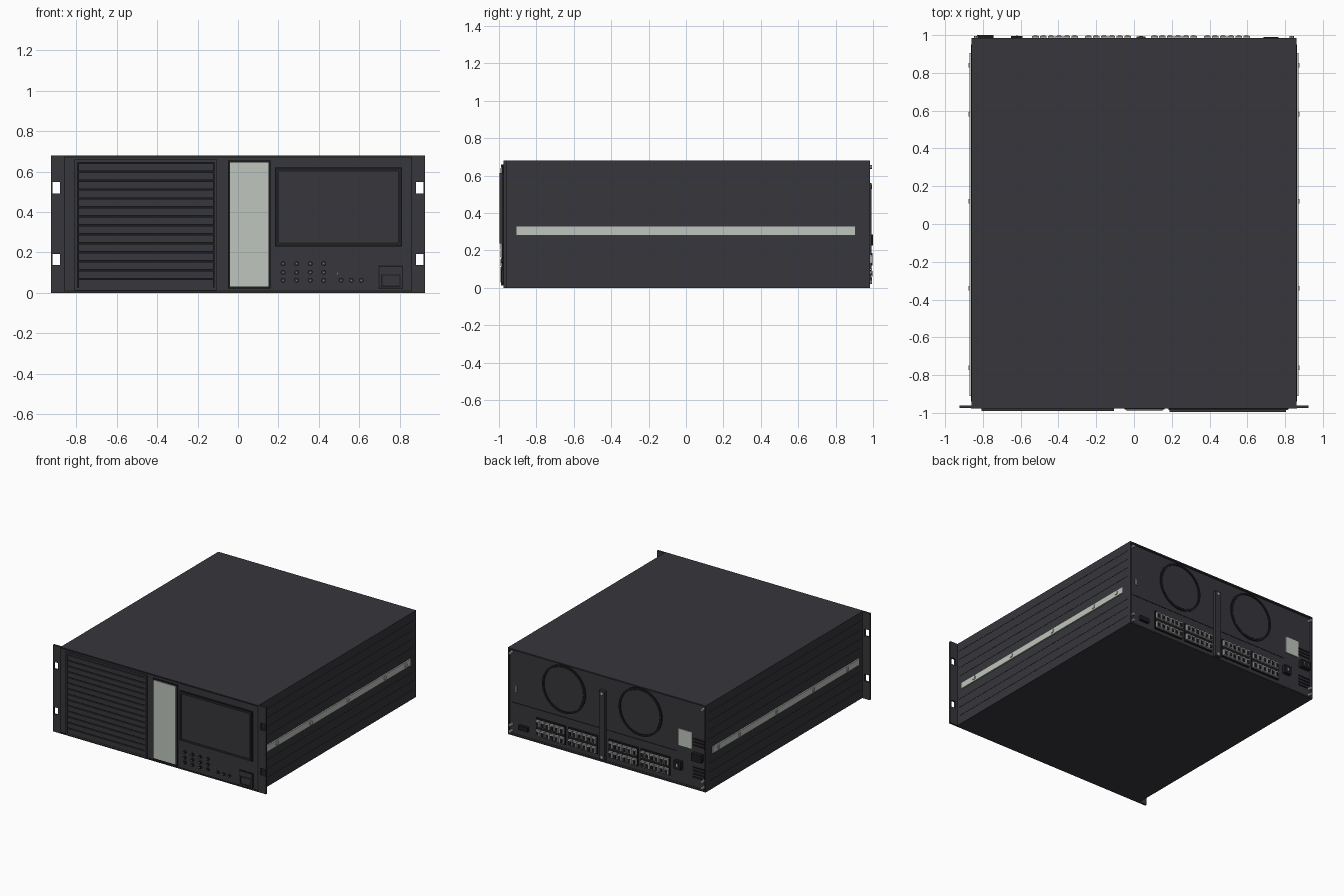
import bpy, bmesh, math
from mathutils import Vector, Matrix

if "Cube" in bpy.data.objects:
    bpy.data.objects.remove(bpy.data.objects["Cube"])


def material(name, r, g, b):
    m = bpy.data.materials.new(name)
    m.diffuse_color = (r, g, b, 1)
    m.use_nodes = True
    m.node_tree.nodes["Principled BSDF"].inputs["Base Color"].default_value = m.diffuse_color
    return m


DARK = material("charcoal", 0.038, 0.037, 0.045)
BLACK = material("black", 0.012, 0.012, 0.014)
LIGHT = material("pale_grey", 0.52, 0.56, 0.51)
METAL = material("metal", 0.40, 0.41, 0.40)


def finish(name, bm, mat, smooth=False):
    me = bpy.data.meshes.new(name)
    bm.to_mesh(me)
    bm.free()
    me.materials.append(mat)
    ob = bpy.data.objects.new(name, me)
    bpy.context.collection.objects.link(ob)
    if smooth:
        bpy.context.view_layer.objects.active = ob
        ob.select_set(True)
        bpy.ops.object.shade_smooth_by_angle()
        ob.select_set(False)
    return ob


def boxes(name, mat, items):
    """Each item is (x0, x1, y0, y1, z0, z1)."""
    bm = bmesh.new()
    for x0, x1, y0, y1, z0, z1 in items:
        c = Vector(((x0 + x1) / 2, (y0 + y1) / 2, (z0 + z1) / 2))
        s = Matrix.Diagonal((abs(x1 - x0), abs(y1 - y0), abs(z1 - z0), 1))
        bmesh.ops.create_cube(bm, size=1, matrix=Matrix.Translation(c) @ s)
    return finish(name, bm, mat)


def discs(name, mat, spots, r, y0, y1, n=16):
    """Cylinders along y at (x, z) spots."""
    bm = bmesh.new()
    for x, z in spots:
        m = Matrix.Translation((x, (y0 + y1) / 2, z)) @ Matrix.Rotation(math.pi / 2, 4, 'X')
        bmesh.ops.create_cone(bm, cap_ends=True, segments=n, radius1=r, radius2=r,
                              depth=abs(y1 - y0), matrix=m)
    return finish(name, bm, mat, True)


def frame(x0, x1, y0, y1, z0, z1, t):
    """Four boxes around a rectangle."""
    return [(x0, x1, y0, y1, z0, z0 + t), (x0, x1, y0, y1, z1 - t, z1),
            (x0, x0 + t, y0, y1, z0 + t, z1 - t), (x1 - t, x1, y0, y1, z0 + t, z1 - t)]


def ring(name, mat, x, z, r, t, y0, y1, n=48):
    """Square-section ring around the y axis."""
    bm = bmesh.new()
    loops = []
    for i in range(n):
        a = 2 * math.pi * i / n
        loops.append([bm.verts.new((x + q * math.cos(a), y, z + q * math.sin(a)))
                      for q, y in ((r, y0), (r, y1), (r - t, y1), (r - t, y0))])
    for i in range(n):
        p, q = loops[i], loops[(i + 1) % n]
        for k in range(4):
            bm.faces.new((p[k], p[(k + 1) % 4], q[(k + 1) % 4], q[k]))
    bmesh.ops.recalc_face_normals(bm, faces=bm.faces)
    return finish(name, bm, mat, True)


# Chassis with a shallow rear recess
boxes("chassis", DARK, [(-0.86, 0.86, -0.96, 0.968, 0, 0.68)])
boxes("rear_rim", DARK, frame(-0.86, 0.86, 0.968, 0.984, 0, 0.68, 0.01))

# Front plate and slotted rack ears
boxes("front_plate", DARK, [(-0.86, 0.86, -0.975, -0.96, 0, 0.68)])
ears = []
for s in (-1, 1):
    for x0, x1 in ((0.86, 0.88), (0.918, 0.925)):
        ears.append((s * x0, s * x1, -0.975, -0.96, 0, 0.68))
    for z0, z1 in ((0, 0.138), (0.193, 0.493), (0.548, 0.68)):
        ears.append((s * 0.88, s * 0.918, -0.975, -0.96, z0, z1))
boxes("rack_ears", DARK, ears)
boxes("front_seam", BLACK, frame(-0.862, 0.862, -0.977, -0.975, 0.006, 0.676, 0.007))

# Louvred intake
boxes("louvre_backing", BLACK, [(-0.80, -0.11, -0.979, -0.975, 0.018, 0.655)])
boxes("louvre_frame", DARK, frame(-0.808, -0.105, -0.99, -0.975, 0.012, 0.66, 0.014))
step = 0.62 / 14
boxes("louvre_slats", DARK, [(-0.79, -0.12, -0.991, -0.977, 0.028 + i * step,
                              0.028 + i * step + step * 0.84) for i in range(14)])

# Pale front door strip
boxes("door_surround", BLACK, [(-0.05, 0.162, -0.983, -0.975, 0.021, 0.655)])
boxes("door_strip", LIGHT, [(-0.04, 0.152, -0.99, -0.975, 0.032, 0.645)])

# Display
boxes("display_gap", BLACK, frame(0.182, 0.812, -0.985, -0.975, 0.23, 0.62, 0.008))
boxes("display_bezel", DARK, frame(0.188, 0.806, -0.996, -0.975, 0.236, 0.614, 0.010))
boxes("display_seam", BLACK, frame(0.196, 0.798, -0.987, -0.975, 0.244, 0.606, 0.007))
boxes("display_screen", DARK, [(0.202, 0.792, -0.988, -0.975, 0.25, 0.60)])

# Keypad
keys = [(x, z) for x in (0.223, 0.29, 0.357, 0.424) for z in (0.063, 0.102, 0.144)]
keys += [(x, 0.063) for x in (0.51, 0.56, 0.61)]
discs("keys", BLACK, keys, 0.012, -0.986, -0.975)
discs("key_caps", DARK, keys, 0.009, -0.992, -0.975)
boxes("key_marks", METAL, [(x - 0.003, x + 0.003, -0.993, -0.99, z - 0.002, z + 0.002)
                           for x, z in keys])
boxes("indicator", METAL, [(0.492, 0.496, -0.979, -0.975, 0.09, 0.102)])

# Front port cover
boxes("port_gap", BLACK, frame(0.695, 0.817, -0.981, -0.975, 0.02, 0.135, 0.006))
boxes("port_cover", DARK, [(0.701, 0.811, -0.985, -0.975, 0.026, 0.129)])
boxes("port_latch_gap", BLACK, frame(0.708, 0.804, -0.988, -0.975, 0.03, 0.092, 0.006))

# Side ribs, pale slide rails and rail studs
ribs, rails, studs = [], [], []
for s in (-1, 1):
    ribs += [(s * 0.86, s * 0.862, -0.94, 0.95, z, z + 0.004)
             for z in (0.07, 0.14, 0.21, 0.40, 0.47, 0.54, 0.61)]
    rails.append((s * 0.86, s * 0.87, -0.91, 0.905, 0.28, 0.33))
    studs += [(s * 0.868, s * 0.876, y - 0.012, y + 0.012, 0.293, 0.317)
              for y in (-0.76, -0.34, 0.12, 0.58, 0.84)]
boxes("side_ribs", DARK, ribs)
boxes("slide_rails", LIGHT, rails)
boxes("rail_studs", LIGHT, studs)

# Rear fans
for i, x in enumerate((0.38, -0.285)):
    ring("fan_ring_%d" % i, BLACK, x, 0.475, 0.188, 0.014, 0.966, 0.976)
    discs("fan_cover_%d" % i, DARK, [(x, 0.475)], 0.168, 0.966, 0.972, 48)

# Rear centre bar and panel seam
boxes("centre_bar", DARK, [(0.012, 0.062, 0.968, 0.992, 0.02, 0.56)])
boxes("rear_seam", BLACK, [(-0.6, 0.84, 0.966, 0.970, 0.25, 0.256)])

# Rear connector banks
bank, shells, holes = [], [], []
for x0 in (0.365, 0.085, -0.265, -0.545):
    bank.append((x0, x0 + 0.255, 0.968, 0.978, 0.045, 0.19))
    for z in (0.055, 0.13):
        for i in range(6):
            x = x0 + 0.006 + i * 0.0415
            shells.append((x, x + 0.035, 0.97, 0.994, z, z + 0.048))
            holes.append((x + 0.007, x + 0.028, 0.992, 0.997, z + 0.006, z + 0.036))
boxes("connector_banks", BLACK, bank)
boxes("connector_shells", METAL, shells)
boxes("connector_sockets", BLACK, holes)

# Rear label plate, power inlet and small ports
boxes("rear_label", LIGHT, [(-0.735, -0.615, 0.968, 0.974, 0.305, 0.435)])
boxes("power_inlet", BLACK, [(-0.83, -0.745, 0.968, 1.0, 0.225, 0.285),
                             (-0.65, -0.59, 0.968, 0.996, 0.12, 0.185),
                             (0.685, 0.765, 0.968, 0.990, 0.06, 0.095)])
boxes("inlet_pins", METAL, [(x - 0.006, x + 0.006, 0.99, y, z - 0.012, z + 0.012)
                            for x, y, z in ((-0.805, 1.0, 0.255), (-0.77, 1.0, 0.255),
                                            (-0.62, 0.998, 0.152))])
boxes("rear_vents", BLACK, [(-0.84, -0.74, 0.966, 0.974, z, z + 0.012)
                            for z in (0.08, 0.105, 0.13, 0.155, 0.33, 0.355, 0.38)])
boxes("rear_tab", METAL, [(0.79, 0.805, 0.968, 0.976, 0.34, 0.39)])
discs("rear_screws", METAL, [(x, z) for x in (-0.835, 0.835) for z in (0.03, 0.08, 0.645)]
      + [(0.037, 0.04), (0.037, 0.54)], 0.011, 0.968, 0.995, 12)
